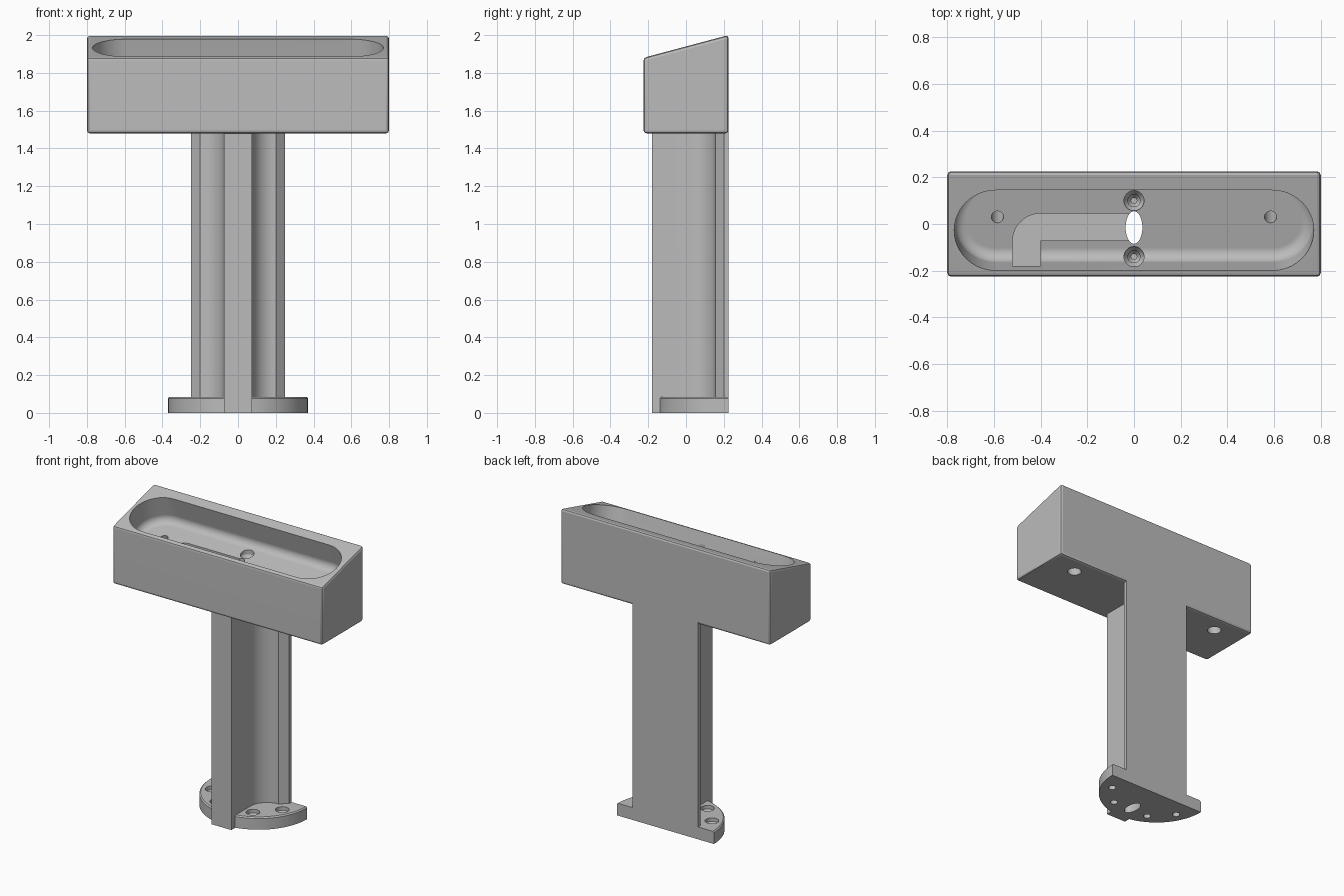
import bpy, bmesh, math
from mathutils import Matrix, Vector

if "Cube" in bpy.data.objects:
    bpy.data.objects.remove(bpy.data.objects["Cube"])

grey = bpy.data.materials.new("light grey")
grey.use_nodes = True
COLOUR = (0.5, 0.5, 0.5, 1)
grey.diffuse_color = COLOUR
grey.node_tree.nodes["Principled BSDF"].inputs["Base Color"].default_value = COLOUR

BACK = 0.225
TILT = math.atan(0.12 / 0.45)


def arc(cx, cy, rx, ry, start, end, n):
    """Points on an elliptical arc, angles in degrees."""
    angles = [math.radians(start + (end - start) * i / n) for i in range(n + 1)]
    return [(cx + rx * math.cos(a), cy + ry * math.sin(a)) for a in angles]


def circle(cx, cy, r, ry=None, n=40):
    return arc(cx, cy, r, ry or r, 0, 360, n)[:-1]


def loft(name, rings, matrix=None):
    """Closed solid through a stack of (outline, height) rings."""
    bm = bmesh.new()
    loops = [[bm.verts.new((x, y, z)) for x, y in pts] for pts, z in rings]
    for low, high in zip(loops, loops[1:]):
        for i in range(len(low)):
            j = (i + 1) % len(low)
            bm.faces.new((low[i], low[j], high[j], high[i]))
    bm.faces.new(loops[0])
    bm.faces.new(loops[-1])
    bmesh.ops.recalc_face_normals(bm, faces=bm.faces[:])
    mesh = bpy.data.meshes.new(name)
    bm.to_mesh(mesh)
    bm.free()
    mesh.materials.append(grey)
    obj = bpy.data.objects.new(name, mesh)
    bpy.context.collection.objects.link(obj)
    if matrix:
        mesh.transform(matrix)
    return obj


def apply(obj, mod):
    bpy.context.view_layer.objects.active = obj
    bpy.ops.object.modifier_apply(modifier=mod.name)


def combine(body, other, operation):
    mod = body.modifiers.new("join", "BOOLEAN")
    mod.operation, mod.solver, mod.object = operation, "EXACT", other
    apply(body, mod)
    bpy.data.objects.remove(other)


# Head: box with a sloping top and softened edges
rect = [(-0.8, -BACK), (0.8, -BACK), (0.8, BACK), (-0.8, BACK)]
head = loft("sloped_stand", [(rect, 1.48), (rect, 2.0)])
for v in head.data.vertices:
    if v.co.z > 1.9 and v.co.y < 0:
        v.co.z = 1.88
soft = head.modifiers.new("soft", "BEVEL")
soft.width, soft.segments = 0.016, 2
apply(head, soft)

# Column: front rib sweeping out to a chamfered back plate
half = [(0.075, -0.18)] + arc(0.2, 0.03, 0.125, 0.125, 180, 90, 14)
half += [(0.25, 0.2), (0.25, BACK)]
outline = half + [(-x, y) for x, y in reversed(half)]
column = loft("column", [(outline, 0), (outline, 1.55)])


# Foot: half disc with a softened top rim
def half_disc(r):
    return arc(0, BACK, r, r, 180, 360, 48)


foot = loft("foot", [(half_disc(0.37), 0), (half_disc(0.37), 0.077), (half_disc(0.362), 0.085)])
combine(head, column, "UNION")
combine(head, foot, "UNION")

# Basin: rounded tray sunk square to the sloping top
slope = Matrix.Translation((0, -0.0275, 1.933)) @ Matrix.Rotation(TILT, 4, "X")
DEPTH, FILLET, RADIUS, REACH = 0.187, 0.05, 0.178, 0.592


def stadium(r):
    return arc(REACH, 0, r, r, -90, 90, 24) + arc(-REACH, 0, r, r, 90, 270, 24)


rings = [(stadium(RADIUS), 0.1)]
for i in range(9):
    a = math.radians(90 * i / 8)
    rings.append((stadium(RADIUS - FILLET * (1 - math.cos(a))),
                  -DEPTH + FILLET * (1 - math.sin(a))))
combine(head, loft("basin_cutter", rings, slope), "DIFFERENCE")

# Cable channel: bent trench in the basin floor
bend = [(0, 0.045)] + arc(-0.4, -0.075, 0.12, 0.12, 90, 180, 12)
bend += [(-0.52, -0.18), (-0.4, -0.18), (-0.4, -0.07), (0, -0.07)]
combine(head, loft("channel_cutter", [(bend, 1.66), (bend, 1.82)]), "DIFFERENCE")

# Cable passage: oval running down the whole column
oval = circle(0, -0.015, 0.036, 0.07)
combine(head, loft("passage_cutter", [(oval, -0.1), (oval, 1.85)]), "DIFFERENCE")

# Blind countersunk screw holes in the basin floor
for y, floor in ((0.1, 1.773), (-0.14, 1.72)):
    steps = ((0.043, 1.81), (0.043, floor - 0.02), (0.026, floor - 0.045),
             (0.026, floor - 0.15), (0.012, floor - 0.17), (0.012, floor - 0.22))
    cutter = loft("screw_cutter", [(circle(0, y, r), z) for r, z in steps])
    combine(head, cutter, "DIFFERENCE")

for side in (-1, 1):
    # Tilted drains through the head, wider underneath
    pivot = Matrix.Translation((side * 0.585, 0.03, 1.755)) @ Matrix.Rotation(TILT, 4, "X")
    steps = ((0.026, 0.04), (0.026, -0.2), (0.043, -0.2), (0.043, -0.36))
    combine(head, loft("drain_cutter", [(circle(0, 0, r), z) for r, z in steps], pivot),
            "DIFFERENCE")
    # Countersunk fixing holes in the foot
    for angle in (25, 62):
        a = math.radians(angle)
        x, y = side * 0.295 * math.cos(a), BACK - 0.295 * math.sin(a)
        steps = ((0.024, -0.05), (0.024, 0.035), (0.043, 0.06), (0.043, 0.12))
        combine(head, loft("fixing_cutter", [(circle(x, y, r), z) for r, z in steps]),
                "DIFFERENCE")

# Smooth curves, crisp edges
bpy.ops.object.select_all(action="DESELECT")
head.select_set(True)
bpy.context.view_layer.objects.active = head
bpy.ops.object.shade_smooth_by_angle(angle=math.radians(20))
even = head.modifiers.new("even_shading", "WEIGHTED_NORMAL")
even.keep_sharp = True
